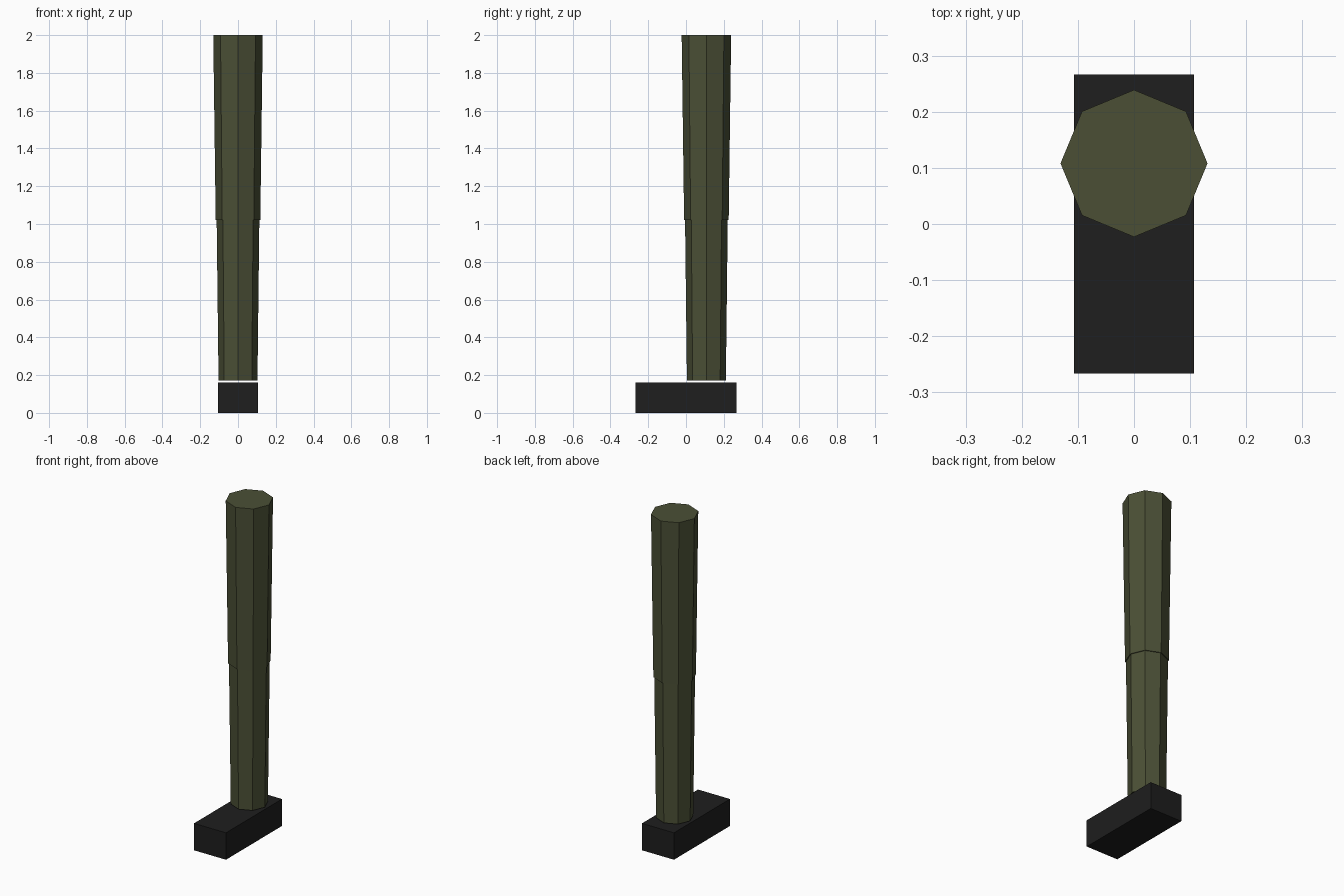
import bpy
import bmesh
from mathutils import Matrix

if "Cube" in bpy.data.objects:
    bpy.data.objects.remove(bpy.data.objects["Cube"])


def material(name, color):
    mat = bpy.data.materials.new(name)
    mat.diffuse_color = (*color, 1)
    mat.use_nodes = True
    mat.node_tree.nodes["Principled BSDF"].inputs["Base Color"].default_value = mat.diffuse_color
    return mat


def add_object(name, bm, mat):
    mesh = bpy.data.meshes.new(name)
    bm.to_mesh(mesh)
    bm.free()
    mesh.materials.append(mat)
    obj = bpy.data.objects.new(name, mesh)
    bpy.context.collection.objects.link(obj)


def leg_section(name, z0, z1, r0, r1, mat):
    bm = bmesh.new()
    bmesh.ops.create_cone(
        bm, cap_ends=True, segments=8, radius1=r0, radius2=r1, depth=z1 - z0,
        matrix=Matrix.Translation((0, LEG_Y, (z0 + z1) / 2)))
    add_object(name, bm, mat)


LEG_Y = 0.108
olive = material("olive_cloth", (0.069, 0.078, 0.036))
black = material("black_leather", (0.013, 0.013, 0.013))

# Tapered octagonal leg: the upper section slightly overhangs the lower
leg_section("lower_leg", 0.172, 1.02, 0.103, 0.113, olive)
leg_section("upper_leg", 1.02, 2.0, 0.118, 0.131, olive)

# Block boot, its toe pointing to the front, just below the leg
bm = bmesh.new()
bmesh.ops.create_cube(
    bm, size=1,
    matrix=Matrix.Translation((0, 0, 0.081)) @ Matrix.Diagonal((0.213, 0.533, 0.162, 1)))
add_object("boot", bm, black)
